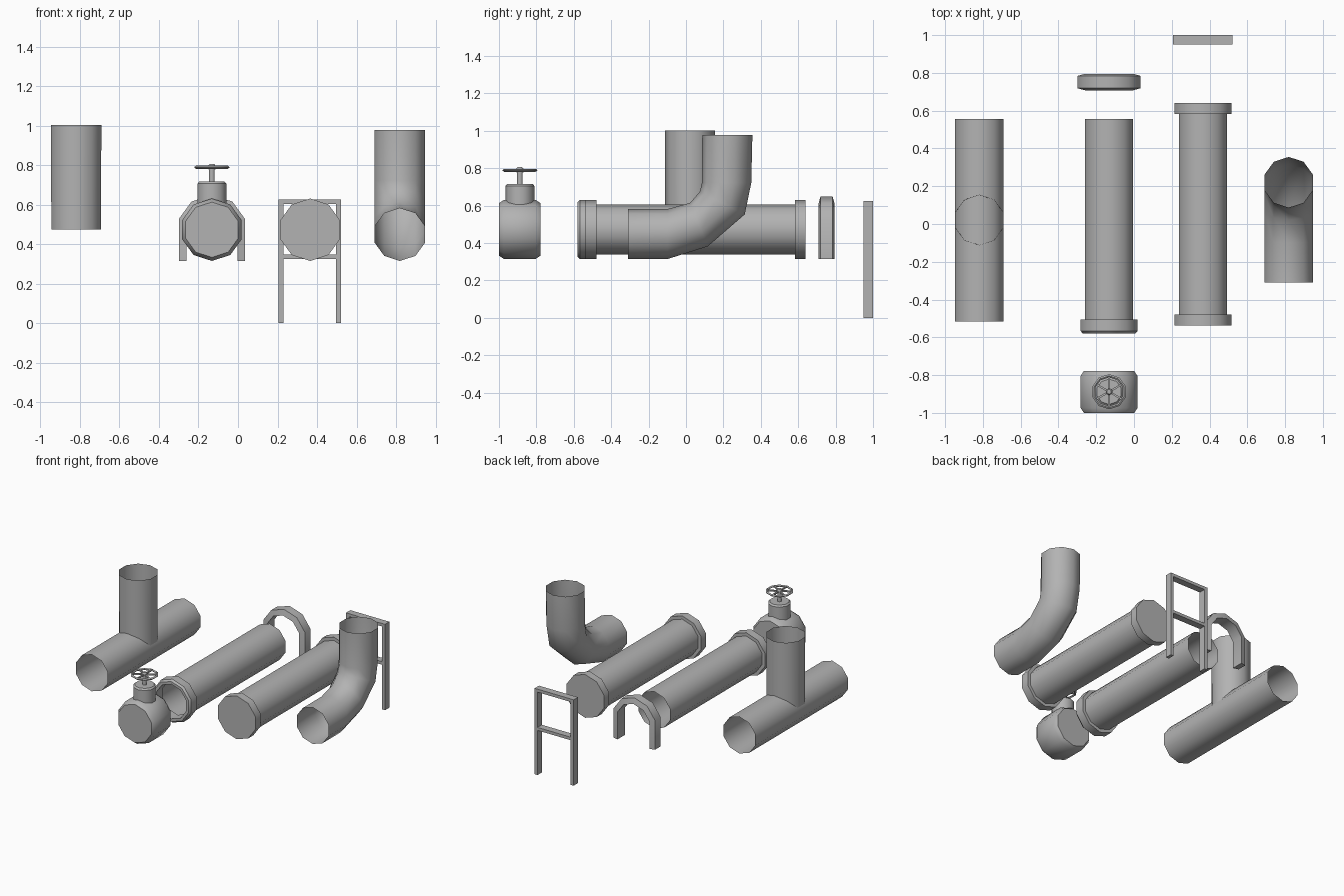
import bpy, bmesh, math

if "Cube" in bpy.data.objects:
    bpy.data.objects.remove(bpy.data.objects["Cube"])

N = 10       # sides of every pipe
R = 0.134    # pipe radius
RF = 0.158   # flange radius
ZC = 0.473   # pipe axis height

grey = bpy.data.materials.new("dark_grey")
grey.diffuse_color = (0.45, 0.45, 0.45, 1)
grey.use_nodes = True
grey.node_tree.nodes["Principled BSDF"].inputs["Base Color"].default_value = grey.diffuse_color


def finish(name, bm, smooth=True):
    bmesh.ops.recalc_face_normals(bm, faces=bm.faces)
    me = bpy.data.meshes.new(name)
    bm.to_mesh(me)
    bm.free()
    me.materials.append(grey)
    ob = bpy.data.objects.new(name, me)
    bpy.context.collection.objects.link(ob)
    if smooth:
        bpy.ops.object.select_all(action='DESELECT')
        ob.select_set(True)
        bpy.context.view_layer.objects.active = ob
        bpy.ops.object.shade_smooth_by_angle(angle=math.radians(40))
    return ob


def skin(bm, rings, closed=False):
    """Bridge consecutive rings of vertices with quads."""
    rs = [[bm.verts.new(p) for p in r] for r in rings]
    pairs = list(zip(rs, rs[1:])) + ([(rs[-1], rs[0])] if closed else [])
    for a, b in pairs:
        for i in range(len(a)):
            j = (i + 1) % len(a)
            bm.faces.new((a[i], a[j], b[j], b[i]))
    return rs


def lathe(name, profile, center, axis='Y', caps=False, closed=False, n=N):
    """Turn (radius, position) pairs round the Y or Z axis."""
    cx, c = center
    rings = []
    for r, t in profile:
        ring = []
        for i in range(n):
            a = 2 * math.pi * i / n
            u, v = cx + r * math.sin(a), c + r * math.cos(a)
            ring.append((u, t, v) if axis == 'Y' else (u, v, t))
        rings.append(ring)
    bm = bmesh.new()
    rs = skin(bm, rings, closed)
    if caps:
        bm.faces.new(rs[0])
        bm.faces.new(rs[-1])
    return finish(name, bm)


def box(name, x0, x1, y0, y1, z0, z1):
    bm = bmesh.new()
    rs = skin(bm, [[(x0, y0, z), (x1, y0, z), (x1, y1, z), (x0, y1, z)] for z in (z0, z1)])
    bm.faces.new(rs[0])
    bm.faces.new(rs[1])
    return finish(name, bm, False)


# Tee: open pipe with a slightly tapered upright branch
lathe("tee_pipe", [(R, -0.515), (R, 0.555)], (-0.819, ZC))
lathe("tee_branch", [(R - 0.002, ZC), (R, 1.003)], (-0.819, 0.021), 'Z')

# Open straight pipe with a chamfered collar
PX = -0.132
lathe("open_pipe", [(R, -0.515), (R, 0.555)], (PX, ZC))
lathe("pipe_collar", [(R - 0.008, -0.505), (RF, -0.505), (RF, -0.567), (0.146, -0.58), (R - 0.008, -0.58)],
      (PX, ZC), closed=True)

# Closed pipe with a flange at each end
lathe("flanged_pipe", [(RF, -0.537), (RF, -0.478), (R, -0.478), (R, 0.583), (RF, 0.583), (RF, 0.64)],
      (0.365, ZC), caps=True)

# Elbow: each section is (outer y, z, inner y, z)
sections = [(-0.31, 0.315, -0.31, 0.582), (-0.098, 0.315, -0.098, 0.582),
            (0.116, 0.382, 0.022, 0.615), (0.314, 0.553, 0.074, 0.675),
            (0.349, 0.722, 0.085, 0.722), (0.355, 0.978, 0.087, 0.978)]
rings = []
for oy, oz, iy, iz in sections:
    ring = []
    for i in range(N):
        a = 2 * math.pi * i / N
        k = math.cos(a) / 2
        ring.append((0.819 + R * math.sin(a), (oy + iy) / 2 + k * (oy - iy), (oz + iz) / 2 + k * (oz - iz)))
    rings.append(ring)
bm = bmesh.new()
skin(bm, rings)
finish("elbow_pipe", bm)

# Arch clamp: tapered section swept over half a decagon with straight legs
section = [(0.135, 0.708), (0.176, 0.719), (0.176, 0.784), (0.135, 0.795)]
c18 = math.cos(math.radians(18))
rings = [[(PX + r * c18, y, 0.315) for r, y in section]]
for d in (18, 54, 90, 126, 162):
    a = math.radians(d)
    rings.append([(PX + r * math.cos(a), y, ZC + r * math.sin(a)) for r, y in section])
rings.append([(PX - r * c18, y, 0.315) for r, y in section])
bm = bmesh.new()
rs = skin(bm, rings)
bm.faces.new(rs[0])
bm.faces.new(rs[-1])
finish("arch_clamp", bm)

# Support frame
for side, x in (("left", 0.206), ("right", 0.497)):
    box("frame_post_" + side, x, x + 0.024, 0.95, 1.0, 0, 0.626)
for level, z in (("lower", 0.325), ("top", 0.604)):
    box("frame_bar_" + level, 0.23, 0.497, 0.95, 1.0, z, z + 0.022)

# Valve body, bonnet and stem
VY = -0.888
lathe("valve_body", [(0.14, -1.0), (RF, -0.974), (RF, -0.804), (0.14, -0.778)], (PX, ZC), caps=True)
lathe("valve_bonnet", [(0.077, 0.58), (0.077, 0.706), (0.067, 0.717)], (PX, VY), 'Z', caps=True)
lathe("valve_stem", [(0.015, 0.71), (0.015, 0.785)], (PX, VY), 'Z', caps=True)

# Handwheel: rim, hub and spokes
lathe("wheel_rim", [(0.076, 0.787), (0.084, 0.781), (0.093, 0.787), (0.093, 0.791), (0.084, 0.797), (0.076, 0.791)],
      (PX, VY), 'Z', closed=True)
lathe("wheel_hub", [(0.018, 0.778), (0.018, 0.799), (0.012, 0.806)], (PX, VY), 'Z', caps=True)
for i in range(6):
    spoke = box("wheel_spoke", 0.01, 0.08, -0.005, 0.005, -0.005, 0.005)
    spoke.location = (PX, VY, 0.789)
    spoke.rotation_euler.z = math.radians(90 + 60 * i)
